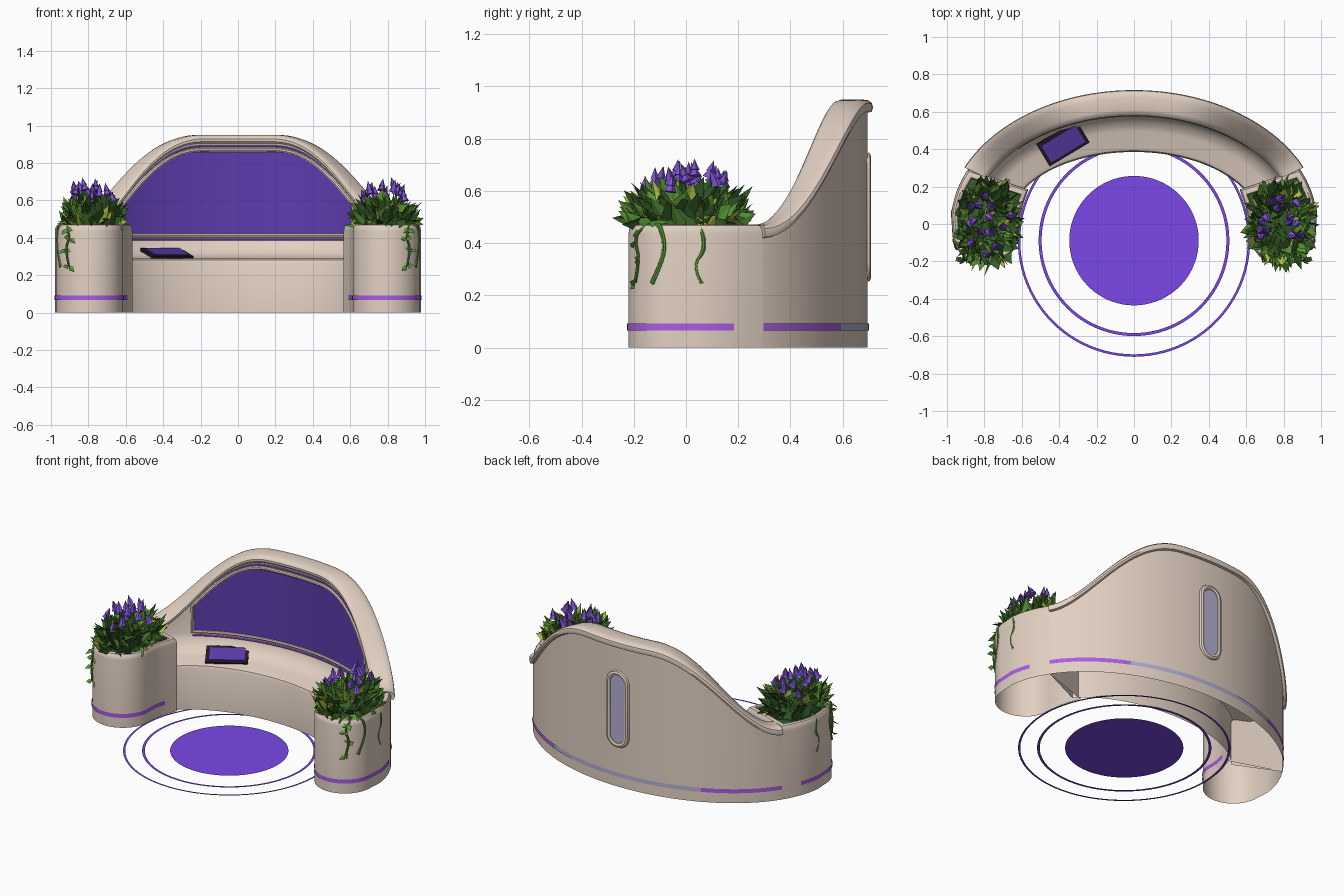
import bpy, bmesh, math, random
from math import sin, cos, pi, radians
from mathutils import Vector, Matrix

if "Cube" in bpy.data.objects:
    bpy.data.objects.remove(bpy.data.objects["Cube"])


def material(name, r, g, b):
    m = bpy.data.materials.new(name)
    m.use_nodes = True
    m.diffuse_color = (r, g, b, 1)
    m.node_tree.nodes["Principled BSDF"].inputs["Base Color"].default_value = (r, g, b, 1)
    return m


SHELL = material("warm beige", .76, .63, .54)
PANEL = material("deep purple", .11, .045, .42)
FLOOR = material("violet", .195, .065, .8)
STRIPE = material("bright purple", .4, .11, .78)
GLASS = material("grey lilac", .45, .43, .65)
BLACK = material("tablet black", .015, .012, .02)
DARK = material("dark green", .035, .11, .02)
GREEN = material("leaf green", .1, .29, .035)
LIME = material("lime green", .47, .6, .07)
BLOOM = material("flower purple", .2, .085, .62)


def finish(obj, smooth=True):
    bpy.ops.object.select_all(action='DESELECT')
    obj.select_set(True)
    bpy.context.view_layer.objects.active = obj
    if obj.type == 'CURVE':
        bpy.ops.object.convert(target='MESH')
    if smooth:
        bpy.ops.object.shade_smooth_by_angle(angle=radians(35))
    return bpy.context.object


def mesh_object(name, bm, mats, smooth=True):
    me = bpy.data.meshes.new(name)
    bm.to_mesh(me)
    bm.free()
    for m in mats:
        me.materials.append(m)
    obj = bpy.data.objects.new(name, me)
    bpy.context.collection.objects.link(obj)
    return finish(obj, smooth)


def loft(name, rows, mat, closed=False, caps=()):
    """Skin neighbouring rows of points; caps lists the rows to fill."""
    bm = bmesh.new()
    grid = [[bm.verts.new(p) for p in row] for row in rows]
    n = len(grid[0])
    for a, b in zip(grid, grid[1:]):
        for i in range(n if closed else n - 1):
            j = (i + 1) % n
            bm.faces.new((a[i], a[j], b[j], b[i]))
    for c in caps:
        bm.faces.new(grid[c])
    bmesh.ops.recalc_face_normals(bm, faces=bm.faces)
    return mesh_object(name, bm, [mat])


def tube(name, pts, r, mat, cyclic=False, kind='POLY'):
    cu = bpy.data.curves.new(name, 'CURVE')
    cu.dimensions = '3D'
    cu.bevel_depth = r
    cu.bevel_resolution = 2
    cu.use_fill_caps = True
    sp = cu.splines.new(kind)
    sp.points.add(len(pts) - 1)
    for q, p in zip(sp.points, pts):
        q.co = (*p, 1)
    sp.use_cyclic_u = cyclic
    if kind == 'NURBS':
        sp.order_u = 3
        sp.use_endpoint_u = True
    cu.materials.append(mat)
    obj = bpy.data.objects.new(name, cu)
    bpy.context.collection.objects.link(obj)
    return finish(obj)


# Plan ellipse: angle from the back centre in degrees, depth inwards
END = 65


def plan(t, d, z):
    t = radians(t)
    return Vector(((.98 - d) * sin(t), (.695 - d) * cos(t), z))


def top(t):
    u = min(max((abs(t) - 12) / (END - 12), 0), 1)
    return .71 + .24 * cos(pi * u ** 1.1)


def steps(a, b, n):
    return [a + (b - a) * i / n for i in range(n + 1)]


# Bench: one swept section with rolled rim, backrest and seat
def bench_section(t):
    h = top(t)
    rim = [(0, -.05), (-.016, -.047), (-.021, -.032), (-.017, -.014), (-.003, -.003), (.02, 0),
           (.085, 0), (.105, -.007), (.116, -.022), (.115, -.036), (.105, -.046)]
    seat = [(.107, .4), (.118, .365), (.148, .32), (.2, .294), (.285, .288),
            (.303, .28), (.31, .262), (.31, 0)]
    pts = [(0, 0)] + [(d, h + z) for d, z in rim] + seat
    return [plan(t, d, z) for d, z in pts]


loft("bench", [bench_section(t) for t in steps(-END, END, 72)], SHELL, caps=(0, -1))

# Backrest panel with its frame and light lines
PANEL_END = 45
arc = steps(-PANEL_END, PANEL_END, 48)


def panel_top(t, drop):
    return top(t) - drop + .02 * (t / PANEL_END) ** 2


def panel_section(t):
    return [plan(t, d, z) for d, z in ((.102, .415), (.111, .415),
                                       (.111, panel_top(t, .088)), (.102, panel_top(t, .088)))]


loft("back_panel", [panel_section(t) for t in arc], PANEL, True, (0, -1))
frame = [plan(t, .109, panel_top(t, .082)) for t in arc] + [plan(t, .109, .412) for t in reversed(arc)]
tube("panel_frame", frame, .011, SHELL, True)
tube("upper_light_line", [plan(t, .105, top(t) - .06) for t in arc], .006, STRIPE)
tube("lower_light_line", [plan(t, .11, .39) for t in arc], .006, STRIPE)

# Stripe around the base of the bench
for name, a, b, mat in (("right_base_stripe", -END, -32, STRIPE),
                        ("back_base_stripe", -32, 32, GLASS),
                        ("left_base_stripe", 32, END, STRIPE)):
    loft(name, [[plan(t, -.005, z) for t in steps(a, b, 40)] for z in (.066, .092)], mat)


# Capsule window in the back
def capsule(r, y):
    return [(r * cos(a), y, .5 + r * sin(a) + math.copysign(.168, sin(a)))
            for a in [(i + .5) * pi / 14 for i in range(28)]]


tube("window_frame", capsule(.064, .691), .018, SHELL, True)
loft("window_glass", [capsule(.06, .7)], GLASS, caps=(0,))


# Floor disc and rings, paper thin
def circle(r):
    return [(r * cos(2 * pi * i / 96), -.089 + r * sin(2 * pi * i / 96), 0) for i in range(96)]


loft("floor_disc", [circle(.346)], FLOOR, caps=(0,))
loft("inner_ring", [circle(.51), circle(.494)], FLOOR, True)
loft("outer_ring", [circle(.621), circle(.608)], FLOOR, True)

# Tablet lying on the seat
pose = (Matrix.Translation((-.38, .432, .315)) @ Matrix.Rotation(radians(31), 4, 'Z')
        @ Matrix.Rotation(radians(18), 4, 'X'))
for name, size, z, mat in (("tablet", (.25, .142, .016), 0, BLACK),
                           ("tablet_screen", (.212, .108, .004), .012, PANEL)):
    bm = bmesh.new()
    bmesh.ops.create_cube(bm, size=1)
    bm.transform(pose @ Matrix.Translation((0, 0, z)) @ Matrix.Diagonal((*size, 1)))
    mesh_object(name, bm, [mat])


# Planters, foliage and vines
def add_leaf(bm, base, tip, half, facing, slot):
    axis = tip - base
    side = axis.cross(facing).normalized()
    fold = side.cross(axis).normalized() * half * .3
    mid = base + axis * .4
    b, t = bm.verts.new(base), bm.verts.new(tip)
    for s in (-1, 1):
        f = bm.faces.new((b, bm.verts.new(mid + side * half * s - fold), t))
        f.material_index = slot


def planter(label, s, rng):
    def flip(x, y, z):
        return Vector((x * s, y, z))

    def jitter(k):
        return Vector([rng.uniform(-k, k) for _ in range(3)])

    # Pot outline: inner side, round front, outer side
    inner = [(.565, .185), (.595, .1), (.612, .03)]
    front = [(.793 - .179 * cos(a), -.04 - .18 * sin(a)) for a in steps(0, pi, 28)]
    outer = [tuple(plan(t, 0, 0).xy) for t in (86, 82, 78, 75, 70, END)]
    outline = inner + front + outer

    def ring(inset, z, pts=outline):
        return [flip(x + (.785 - x) * inset, y + (.03 - y) * inset, z) for x, y in pts]

    pot = [(0, 0), (0, .435), (.012, .455), (.05, .468), (.1, .472), (.17, .468), (.2, .445)]
    loft(label + "_planter", [ring(*p) for p in pot], SHELL, True)
    loft(label + "_soil", [ring(.19, .45)], DARK, caps=(0,))
    band = outline[1:-2]
    loft(label + "_planter_stripe", [ring(-.02, .066, band), ring(-.02, .092, band)], STRIPE)

    # Dome of broad, mostly upright leaves around a dark core
    bm = bmesh.new()
    core = Matrix.Translation(flip(.785, 0, .46)) @ Matrix.Diagonal((.14, .19, .12, 1))
    bmesh.ops.create_icosphere(bm, subdivisions=2, radius=1, matrix=core)
    for i in range(210):
        a, up = rng.uniform(0, 2 * pi), rng.uniform(0, 1)
        w = math.sqrt(1 - up * up)
        out = flip(w * cos(a), w * sin(a), up)
        grow = rng.uniform(.8, 1.04)
        root = flip(.785, 0, .465) + Vector((out.x * .15, out.y * .21, out.z * .13)) * grow
        rise = rng.uniform(-.03, .085) if up < .4 else rng.uniform(.03, .075)
        tip = root + Vector((out.x * .05, out.y * .06, rise)) + jitter(.025)
        add_leaf(bm, root - (tip - root) * .4, tip, rng.uniform(.024, .042), out + jitter(.5),
                 rng.choice((0, 0, 0, 0, 1, 1, 1, 1, 2)))
    mesh_object(label + "_foliage", bm, [DARK, GREEN, LIME], False)

    # Flower spikes built from stacked cones
    bm = bmesh.new()
    for i in range(15):
        a, r = rng.uniform(0, 2 * pi), math.sqrt(rng.uniform(.02, 1))
        x, y = .785 + .13 * r * cos(a), .17 * r * sin(a)
        z = .675 - .05 * r * r + rng.uniform(-.025, .015)
        lean = Matrix.Rotation(rng.uniform(-.4, .4), 4, 'X') @ Matrix.Rotation(rng.uniform(-.4, .4), 4, 'Y')
        for k in range(2):
            place = Matrix.Translation(flip(x, y, z)) @ lean @ Matrix.Translation((0, 0, k * .024))
            bmesh.ops.create_cone(bm, segments=5, cap_ends=True, radius1=.025 - .007 * k,
                                  radius2=0, depth=.045, matrix=place)
    mesh_object(label + "_flowers", bm, [BLOOM], False)

    # Hanging vines, the front one with leaves
    vines = [[(.93, -.11, .47), (.958, -.1, .47), (.963, -.08, .4), (.96, -.09, .33), (.947, -.13, .245)],
             [(.93, .05, .47), (.97, .055, .47), (.97, .075, .38), (.969, .025, .31), (.969, .06, .245)],
             [(.91, -.14, .47), (.915, -.185, .45), (.9, -.195, .4), (.925, -.178, .34), (.905, -.195, .25)]]
    for i, v in enumerate(vines):
        tube(f"{label}_vine_{i + 1}", [flip(*p) for p in v], .006 if i == 2 else .01, GREEN, kind='NURBS')
    bm = bmesh.new()
    for p in vines[2][1:]:
        for k in (-1, 1):
            base = flip(*p)
            tip = base + Vector((k * .03, -.02, rng.uniform(-.035, .01)))
            add_leaf(bm, base, tip, .016, flip(.6, -1, .3), 0)
    mesh_object(label + "_vine_leaves", bm, [GREEN], False)


planter("left", 1, random.Random(4))
planter("right", -1, random.Random(9))
